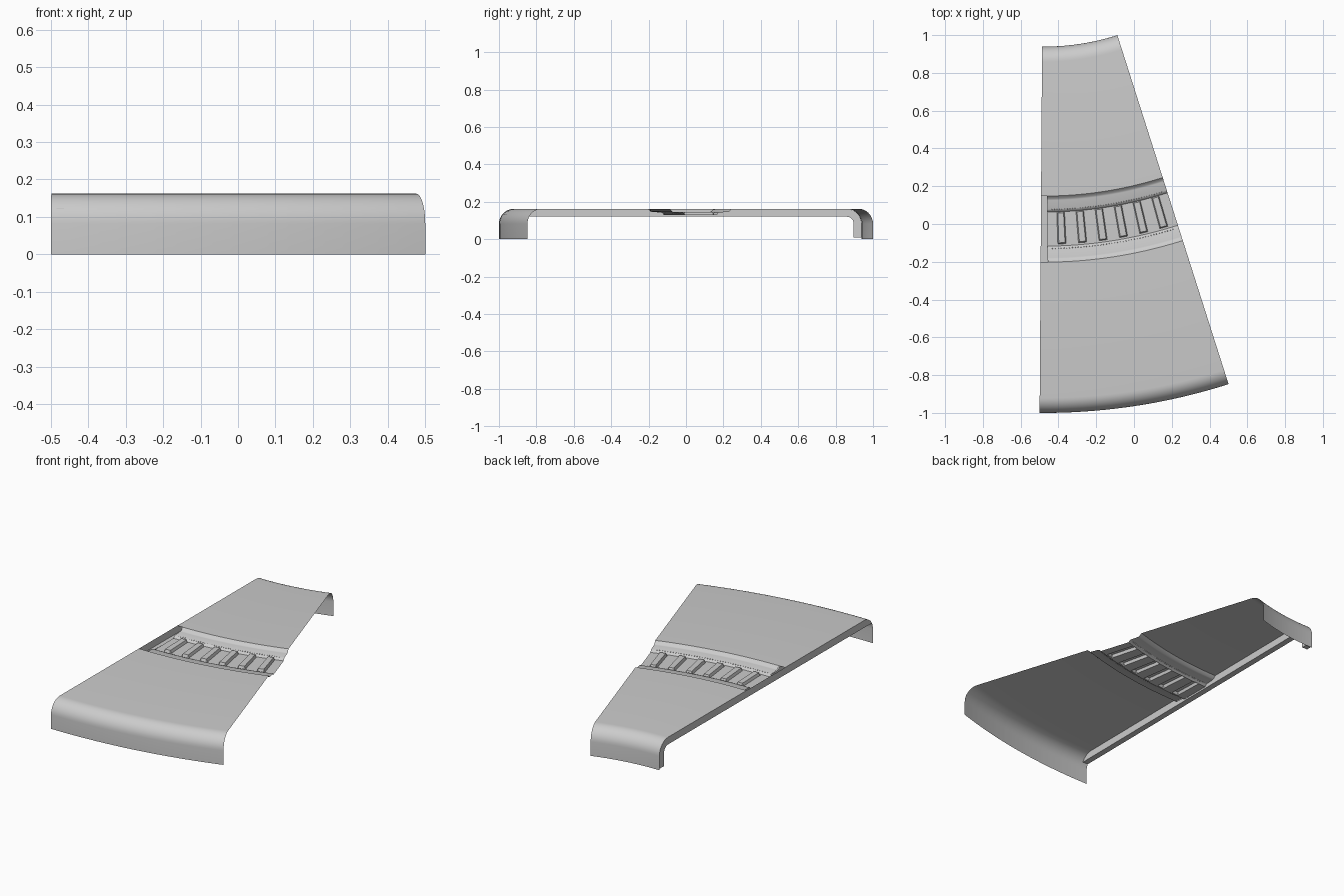
import bpy, bmesh, math

if "Cube" in bpy.data.objects:
    bpy.data.objects.remove(bpy.data.objects["Cube"])

CX, CY = -0.478, 2.223            # centre of the ring the panel is cut from
A0, A1 = -0.0067, 0.3085          # left and right edge angles
R0, R1, TOP, FIL, DEEP = 1.284, 3.223, 0.162, 0.08, 0.042
FLOOR, RIB = 0.130, 0.016
CHAN = 0.035                      # width of the edge channel


def place(r, a, z, off=0.0):
    """Polar point; off shifts sideways, square to the radius."""
    return (CX + r * math.sin(a) + off * math.cos(a),
            CY - r * math.cos(a) + off * math.sin(a), z)


def finish(name, bm, angle=35):
    bmesh.ops.delete(bm, geom=[v for v in bm.verts if not v.link_faces], context='VERTS')
    me = bpy.data.meshes.new(name)
    bm.to_mesh(me)
    bm.free()
    ob = bpy.data.objects.new(name, me)
    bpy.context.collection.objects.link(ob)
    bpy.ops.object.select_all(action='DESELECT')
    ob.select_set(True)
    bpy.context.view_layer.objects.active = ob
    bpy.ops.object.shade_smooth_by_angle(angle=math.radians(angle))
    return ob


# Cross-section rows: radius, sheet z, wall z, inner radius, inner z
def fillet(centre, side, degrees):
    rows = []
    for d in degrees:
        c, s = math.cos(math.radians(d)), math.sin(math.radians(d))
        z = TOP - FIL + FIL * s
        rows.append((centre + side * FIL * c, z, z,
                     centre + side * (FIL - DEEP) * c,
                     TOP - FIL + (FIL - DEEP) * s))
    return rows


half_trough = [(0.175, TOP), (0.170, 0.158), (0.160, 0.147), (0.152, 0.145),
               (0.105, 0.143), (0.098, 0.140), (0.090, FLOOR)]
MID = 2.25
trough = [(MID - d, z) for d, z in half_trough]
trough += [(MID + d - 0.005, FLOOR) for d in (-0.085, -0.079, 0.079, 0.085)]
trough += [(MID + d, z) for d, z in reversed(half_trough)]

steps = [i * 10 for i in range(10)]
rows = [(R0, 0, 0, R0 + DEEP, 0), (R0, 0.008, 0.008, R0 + DEEP, 0.008)]
rows += fillet(R0 + FIL, -1, steps)
rows += [(r, z, TOP, r, TOP - DEEP) for r, z in trough]
rows += fillet(R1 - FIL, 1, reversed(steps))
rows += [(R1, 0, 0, R1 - DEEP, 0)]

# Angles: even steps plus the edges of the six ribs
ribs = [0.0415 + 0.047 * i for i in range(6)]
gap = A0 + CHAN / MID
angles = [A0, gap, 0.02] + [0.292, A1]
for a in ribs:
    angles += [a + d for d in (-0.0095, -0.007, 0.007, 0.0095)]
    angles += [a + 0.0235]
angles = sorted(angles)

# Panel sheet with bent ends, recessed band and embossed ribs
bm = bmesh.new()
grid = []
for r, z, *_ in rows:
    line = []
    for a in angles:
        up = abs(r - MID + 0.005) < 0.081 and any(abs(a - b) < 0.0075 for b in ribs)
        line.append(bm.verts.new(place(r, a, z + (RIB if up else 0))))
    grid.append(line)
for i in range(len(rows) - 1):
    mid_r = (rows[i][0] + rows[i + 1][0]) / 2
    for j in range(len(angles) - 1):
        if j == 0 and abs(mid_r - MID) < 0.175:
            continue              # opening above the edge channel
        bm.faces.new((grid[i][j], grid[i + 1][j], grid[i + 1][j + 1], grid[i][j + 1]))
finish("panel_sheet", bm)

# Channel along the left edge: outer wall, bottom, inner wall
bm = bmesh.new()
path = []
for k, (r, z, wall, ri, zi) in enumerate(rows[1:-1]):
    if r > 3.0:
        if z < 0.12:
            continue              # stops at the front bend
        ri, zi = r, TOP - DEEP
    pts = [place(r, A0, wall), place(ri, A0, zi),
           place(ri, A0, zi, CHAN), place(r, A0, z, CHAN)]
    path.append([bm.verts.new(p) for p in pts])
for p, q in zip(path, path[1:]):
    for k in range(3):
        bm.faces.new((p[k], p[k + 1], q[k + 1], q[k]))
bm.faces.new(path[0])
bm.faces.new(path[-1][::-1])
bmesh.ops.recalc_face_normals(bm, faces=bm.faces)
finish("edge_channel", bm)

# Rows of tiny studs either side of the ribs
bm = bmesh.new()
for r, z in ((MID - 0.103, 0.142), (MID + 0.103, 0.142)):
    for i in range(44):
        a = 0.02 + i * 0.0064
        ret = bmesh.ops.create_icosphere(bm, subdivisions=1, radius=0.003)
        bmesh.ops.translate(bm, verts=ret["verts"], vec=place(r, a, z))
finish("stud_rows", bm)
